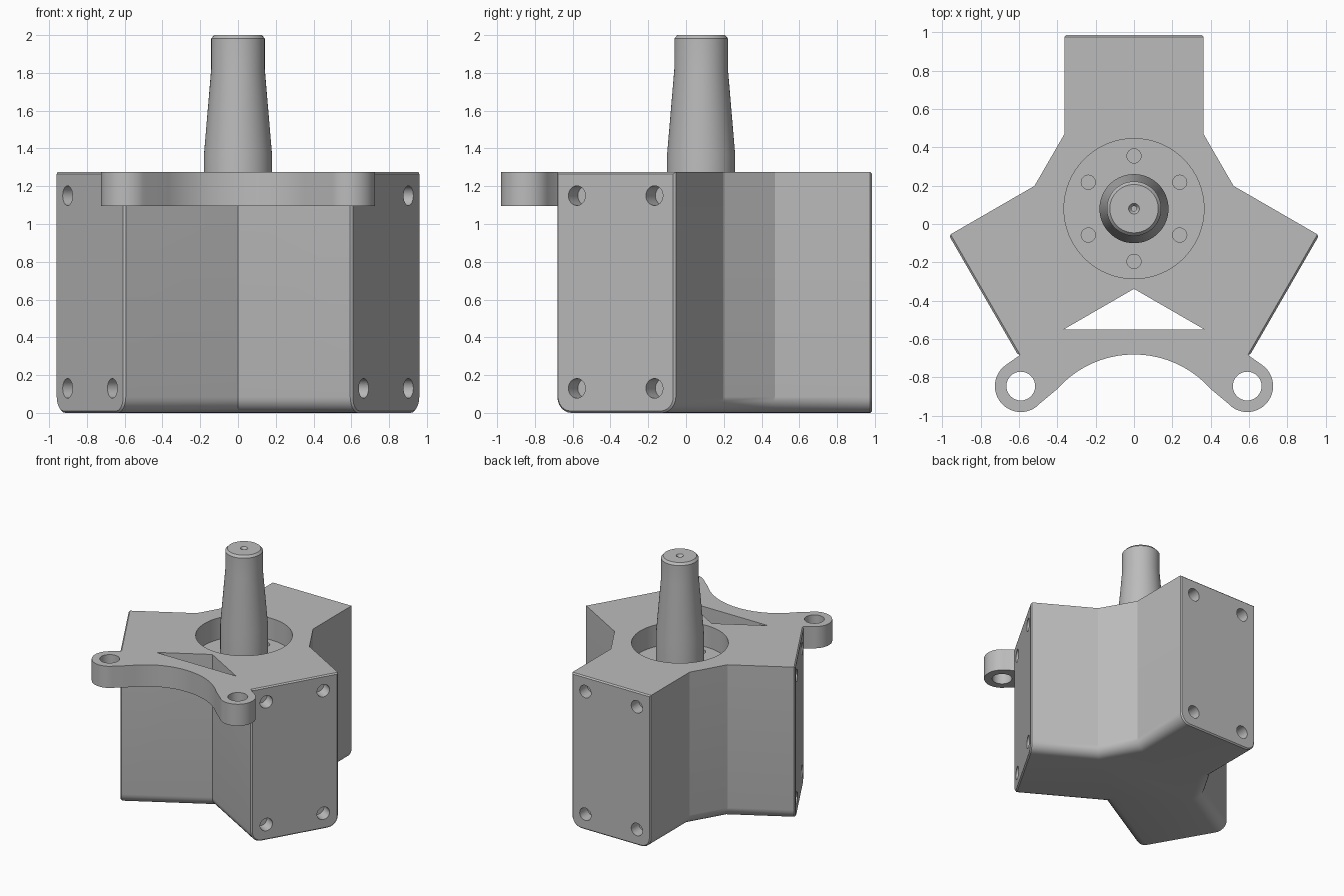
import bpy, bmesh
from math import radians, sin, cos, pi
from mathutils import Vector, Matrix

cube = bpy.data.objects.get("Cube")
if cube:
    bpy.data.objects.remove(cube, do_unlink=True)

metal = bpy.data.materials.new("grey metal")
metal.use_nodes = True
GREY = (0.5, 0.5, 0.5, 1)
metal.diffuse_color = GREY
metal.node_tree.nodes["Principled BSDF"].inputs["Base Color"].default_value = GREY

AXIS = Vector((0, 0.08, 0))       # shaft position
TOP, HALF, REACH = 1.275, 0.362, 0.905
ARMS = [radians(a) for a in (90, 210, 330)]


def finish(name, bm):
    bmesh.ops.recalc_face_normals(bm, faces=bm.faces)
    mesh = bpy.data.meshes.new(name)
    bm.to_mesh(mesh)
    bm.free()
    mesh.materials.append(metal)
    obj = bpy.data.objects.new(name, mesh)
    bpy.context.collection.objects.link(obj)
    return obj


def prism(points, z0, z1):
    bm = bmesh.new()
    face = bm.faces.new([bm.verts.new((x, y, z0)) for x, y in points])
    out = bmesh.ops.extrude_face_region(bm, geom=[face])
    verts = [v for v in out["geom"] if isinstance(v, bmesh.types.BMVert)]
    bmesh.ops.translate(bm, verts=verts, vec=(0, 0, z1 - z0))
    bmesh.ops.recalc_face_normals(bm, faces=bm.faces)
    return bm


def drill(bm, centre, direction, radius, depth, sides=32):
    turn = Vector((0, 0, 1)).rotation_difference(direction).to_matrix().to_4x4()
    bmesh.ops.create_cone(bm, cap_ends=True, segments=sides, radius1=radius,
                          radius2=radius, depth=depth,
                          matrix=Matrix.Translation(centre) @ turn)


def boolean(target, tool, operation):
    mod = target.modifiers.new(operation, "BOOLEAN")
    mod.object, mod.operation, mod.solver = tool, operation, "EXACT"
    bpy.context.view_layer.objects.active = target
    bpy.ops.object.modifier_apply(modifier=mod.name)
    bpy.data.objects.remove(tool, do_unlink=True)


def smooth(obj, angle):
    bpy.ops.object.select_all(action="DESELECT")
    obj.select_set(True)
    bpy.context.view_layer.objects.active = obj
    bpy.ops.object.shade_smooth_by_angle(angle=radians(angle))


# Three-armed housing: the two rear corners are chamfered, the front one is a V
def on_arm(angle, along, across):
    d, s = Vector((cos(angle), sin(angle), 0)), Vector((-sin(angle), cos(angle), 0))
    return AXIS + d * along + s * across


outline = []
for i, a in enumerate(ARMS):
    inner_right = 0.39 if i != 2 else 0.209
    inner_left = 0.39 if i != 1 else 0.209
    outline += [on_arm(a, inner_right, -HALF), on_arm(a, REACH, -HALF),
                on_arm(a, REACH, HALF), on_arm(a, inner_left, HALF)]
bm = prism([p.xy for p in outline], 0, TOP)
bmesh.ops.remove_doubles(bm, verts=bm.verts, dist=0.005)


def is_end(face):
    return any(face.normal.dot(Vector((cos(a), sin(a), 0))) > 0.99 for a in ARMS)


# Rounded lower sides, then a fine chamfer around each end face
lower = [e for e in bm.edges if all(v.co.z < 0.01 for v in e.verts)
         and not any(is_end(f) for f in e.link_faces)]
bmesh.ops.bevel(bm, geom=lower, offset=0.085, segments=6, profile=0.5,
                affect="EDGES")
bm.normal_update()
rims = [e for e in bm.edges if any(is_end(f) for f in e.link_faces)]
bmesh.ops.bevel(bm, geom=rims, offset=0.01, segments=1, affect="EDGES")
housing = finish("housing", bm)

# Front mounting flange with two ears and a concave front edge
EAR, EAR_R, ARC_R = Vector((0.59, -0.845)), 0.135, 0.534
half = []
for i in range(11):
    t = radians(48.5) * i / 10
    half.append((ARC_R * sin(t), -0.68 - ARC_R * (1 - cos(t))))
for i in range(25):
    t = radians(-138.5 + 193.5 * i / 24)
    half.append((EAR.x + EAR_R * cos(t), EAR.y + EAR_R * sin(t)))
half += [(0.6, -0.687), (0.5, -0.55)]
mirrored = [(-x, y) for x, y in reversed(half[1:])]
boolean(housing, finish("flange", prism(half + mirrored, 1.095, TOP)), "UNION")

# Round recess around the shaft
RECESS = 0.18
UP = Vector((0, 0, 1))
bm = bmesh.new()
drill(bm, AXIS + UP * TOP, UP, 0.365, RECESS * 2, 64)
boolean(housing, finish("recess_cutter", bm), "DIFFERENCE")

# Ear holes, recess floor holes and four screw holes in each arm end
bm = bmesh.new()
for side in (-1, 1):
    drill(bm, Vector((side * EAR.x, EAR.y, 1.2)), UP, 0.075, 0.6)
for i in range(6):
    spot = AXIS + Vector((0, 0.275, 0)) @ Matrix.Rotation(i * pi / 3, 3, "Z")
    drill(bm, spot + UP * (TOP - RECESS), UP, 0.037, 0.16, 24)
for a in ARMS:
    for across in (-0.237, 0.237):
        for z in (0.13, 1.15):
            drill(bm, on_arm(a, REACH, across) + UP * z,
                  Vector((cos(a), sin(a), 0)), 0.052, 0.2, 24)
boolean(housing, finish("hole_cutter", bm), "DIFFERENCE")
smooth(housing, 28)

# Tapered shaft with a centre hole in its tip
profile = [(0, 0.9), (0.18, 0.9), (0.18, 1.37), (0.142, 1.82), (0.142, 1.982),
           (0.126, 2.0), (0.028, 2.0), (0.014, 1.98), (0.014, 1.93), (0, 1.93)]
bm = bmesh.new()
verts = [bm.verts.new(AXIS + Vector((r, 0, z))) for r, z in profile]
edges = [bm.edges.new(pair) for pair in zip(verts, verts[1:])]
bmesh.ops.spin(bm, geom=verts + edges, cent=AXIS, axis=UP, angle=2 * pi,
               steps=64, use_merge=True)
bmesh.ops.remove_doubles(bm, verts=bm.verts, dist=0.0005)
smooth(finish("shaft", bm), 30)
